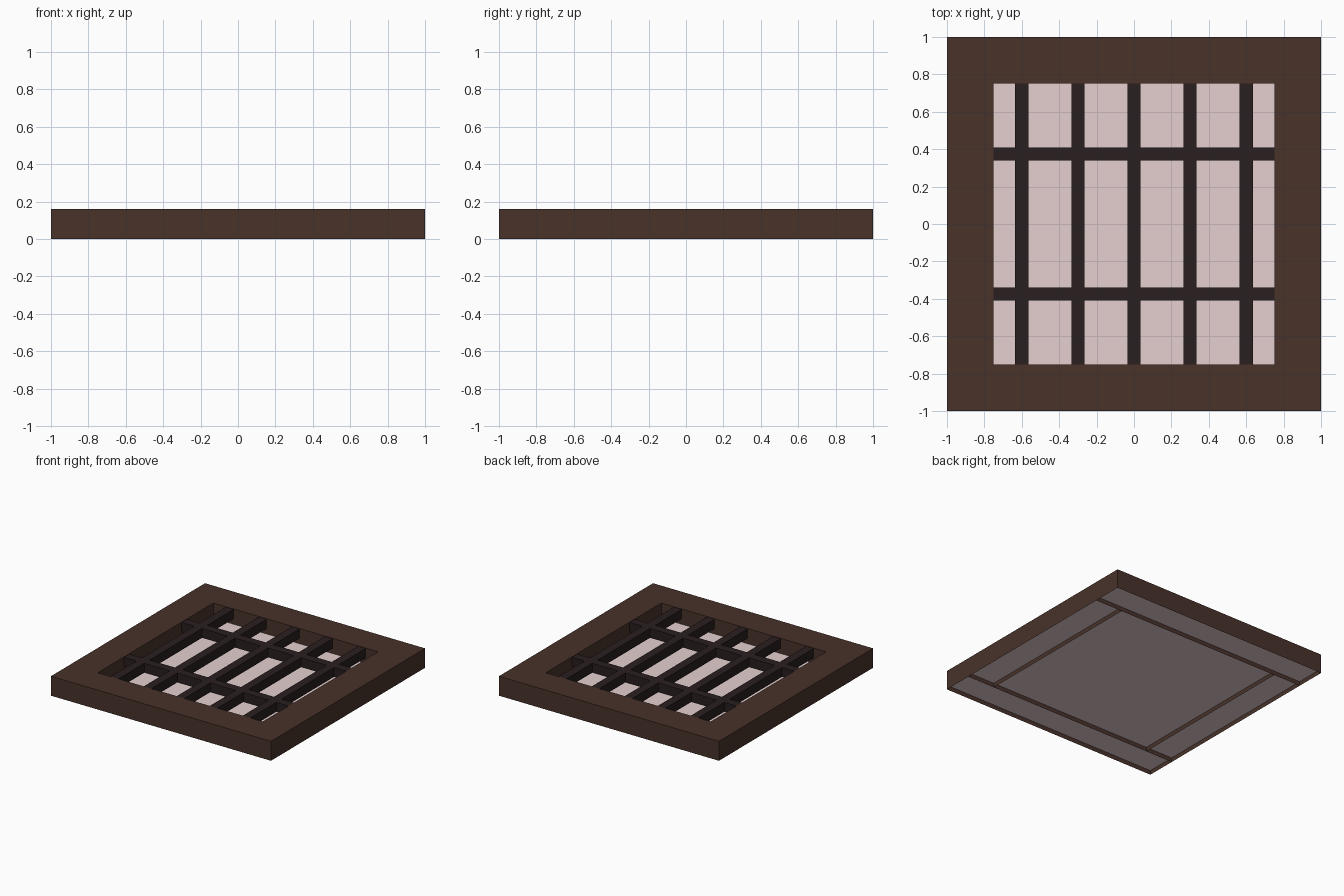
import bpy
import bmesh
from mathutils import Matrix, Vector

if "Cube" in bpy.data.objects:
    bpy.data.objects.remove(bpy.data.objects["Cube"])


def material(name, color):
    m = bpy.data.materials.new(name)
    m.diffuse_color = (*color, 1.0)
    m.use_nodes = True
    m.node_tree.nodes["Principled BSDF"].inputs["Base Color"].default_value = m.diffuse_color
    return m


WOOD = material("brown_wood", (0.065, 0.032, 0.023))
DARK = material("dark_wood", (0.022, 0.013, 0.014))
PAPER = material("pale_paper", (0.79, 0.63, 0.63))


def shell(name, x, y, z, mat, top_only=False):
    """Box from (min, max) pairs, open underneath; optionally only its top face."""
    lo, hi = Vector((x[0], y[0], z[0])), Vector((x[1], y[1], z[1]))
    bm = bmesh.new()
    bmesh.ops.create_cube(bm, size=1.0, matrix=Matrix.Translation((lo + hi) / 2)
                          @ Matrix.Diagonal((*(hi - lo), 1.0)))
    bm.normal_update()
    limit = 0.5 if top_only else -0.5
    bmesh.ops.delete(bm, geom=[f for f in bm.faces if f.normal.z < limit], context='FACES')
    mesh = bpy.data.meshes.new(name)
    bm.to_mesh(mesh)
    bm.free()
    mesh.materials.append(mat)
    ob = bpy.data.objects.new(name, mesh)
    bpy.context.collection.objects.link(ob)
    return ob


TOP = 0.16      # height of the frame
INNER = 0.75    # half size of the opening
PANEL = 0.035   # height of the pale backing panel


def span(side, a, b):
    return tuple(sorted((side * a, side * b)))


# hollow frame boards, open underneath
for side, label in ((-1, "front"), (1, "back")):
    shell(label + "_board", (-1, 1), span(side, INNER, 1), (0, TOP), WOOD)
for side, label in ((-1, "left"), (1, "right")):
    shell(label + "_board", span(side, INNER, 1), (-INNER, INNER), (0, TOP), WOOD)

# pale backing panel across the whole frame
shell("backing_panel", (-0.999, 0.999), (-0.999, 0.999), (0, PANEL), PAPER, top_only=True)

# lattice bars
HALF = 0.035
BAR_Z = (0.08, 0.157)
for i in range(-2, 3):
    x = i * 0.3
    shell("long_bar", (x - HALF, x + HALF), (-INNER, INNER), BAR_Z, DARK)
for y in (-0.375, 0.375):
    shell("cross_bar", (-INNER, INNER), (y - HALF, y + HALF), BAR_Z, DARK)
